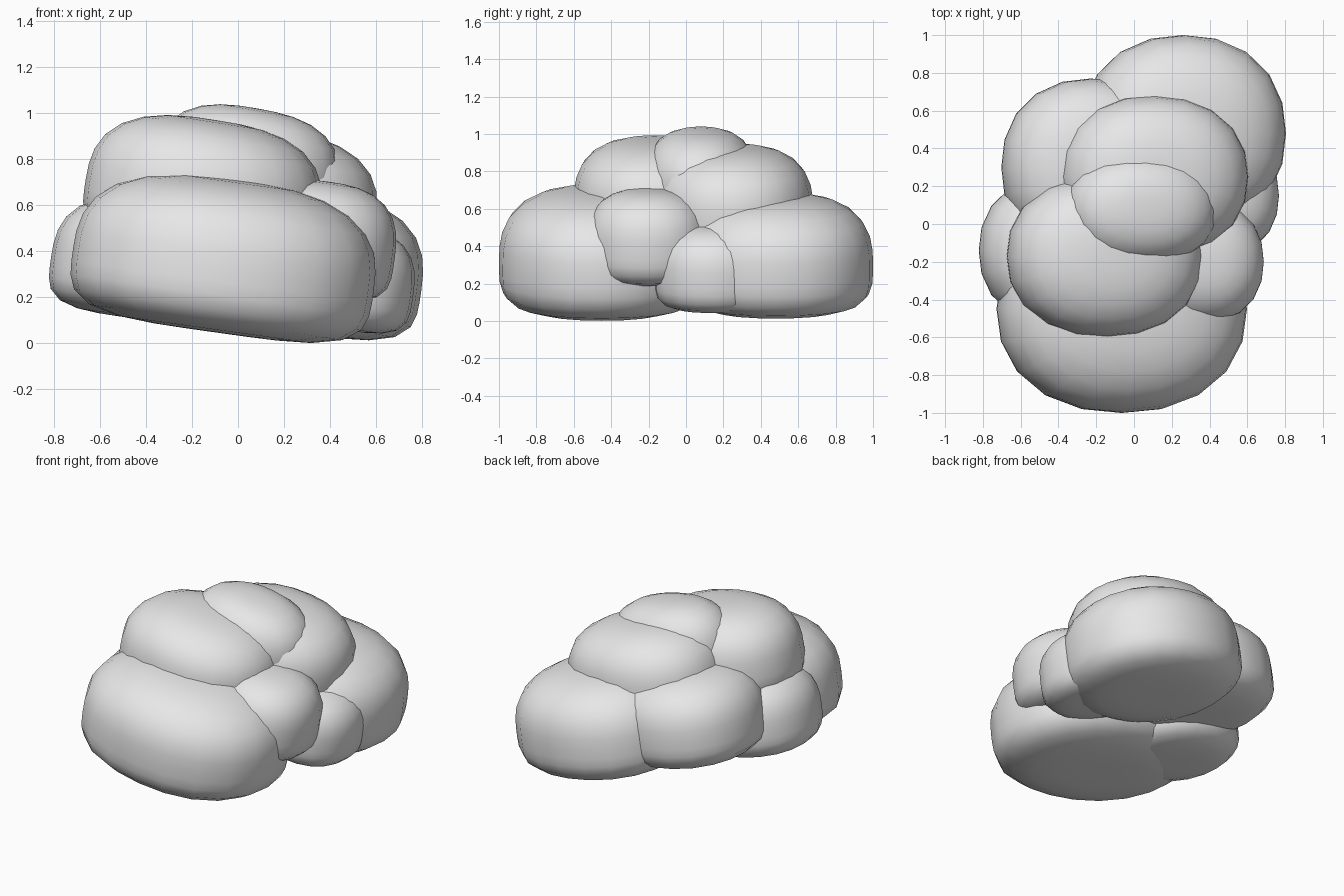
import bpy
import bmesh
from math import radians
from mathutils import Matrix, Vector

if "Cube" in bpy.data.objects:
    bpy.data.objects.remove(bpy.data.objects["Cube"], do_unlink=True)

# Single pale grey material
grey = bpy.data.materials.new("pale_grey")
grey.use_nodes = True
colour = (0.8, 0.8, 0.8, 1)
grey.diffuse_color = colour
shader = next(n for n in grey.node_tree.nodes if n.type == "BSDF_PRINCIPLED")
shader.inputs["Base Color"].default_value = colour

PLAN_POWER = 2.2    # slightly squared outline from above
TOP_POWER = 2.7     # domed upper half
BOTTOM_POWER = 4.0  # flatter underside with a tighter rim
DROP = 0.18         # how far the widest ring sits below the middle


def puff(name, centre, half_size, tilt=8):
    """A domed, flat-bottomed lobe that leans down towards +x."""
    bm = bmesh.new()
    bmesh.ops.create_uvsphere(bm, u_segments=20, v_segments=16, radius=1)
    for v in bm.verts:
        x, y, z = v.co
        rho = Vector((x, y)).length
        power = TOP_POWER if z > 0 else BOTTOM_POWER
        side = (rho ** power + abs(z) ** power) ** (-1 / power)
        if rho > 0.001:
            plan = rho / (abs(x) ** PLAN_POWER + abs(y) ** PLAN_POWER) ** (1 / PLAN_POWER)
        else:
            plan = 1
        height = z * side * (1 + DROP if z > 0 else 1 - DROP) - DROP
        v.co = (x * side * plan, y * side * plan, height)
    bmesh.ops.scale(bm, vec=half_size, verts=bm.verts)
    turn = Matrix.Translation(centre) @ Matrix.Rotation(radians(tilt), 4, "Y")
    bmesh.ops.transform(bm, matrix=turn, verts=bm.verts)
    for f in bm.faces:
        f.smooth = True
    mesh = bpy.data.meshes.new(name)
    bm.to_mesh(mesh)
    bm.free()
    mesh.materials.append(grey)
    obj = bpy.data.objects.new(name, mesh)
    bpy.context.collection.objects.link(obj)
    return obj


# Lower ring of lobes
puff("front_large_puff", (-0.055, -0.45, 0.38), (0.66, 0.55, 0.335))
puff("back_large_puff", (0.27, 0.48, 0.362), (0.54, 0.52, 0.315))
puff("back_right_puff", (-0.22, 0.3, 0.455), (0.47, 0.47, 0.285))
puff("right_small_puff", (-0.41, -0.14, 0.365), (0.40, 0.39, 0.26))
puff("left_middle_puff", (0.36, -0.2, 0.455), (0.33, 0.33, 0.25))
puff("left_small_puff", (0.46, 0.15, 0.29), (0.31, 0.32, 0.23))

# Upper lobes
puff("upper_back_puff", (0.11, 0.25, 0.645), (0.50, 0.43, 0.29))
puff("upper_front_puff", (-0.145, -0.17, 0.685), (0.515, 0.43, 0.29), 9)
puff("top_puff", (0.04, 0.08, 0.77), (0.405, 0.30, 0.255), 10)
